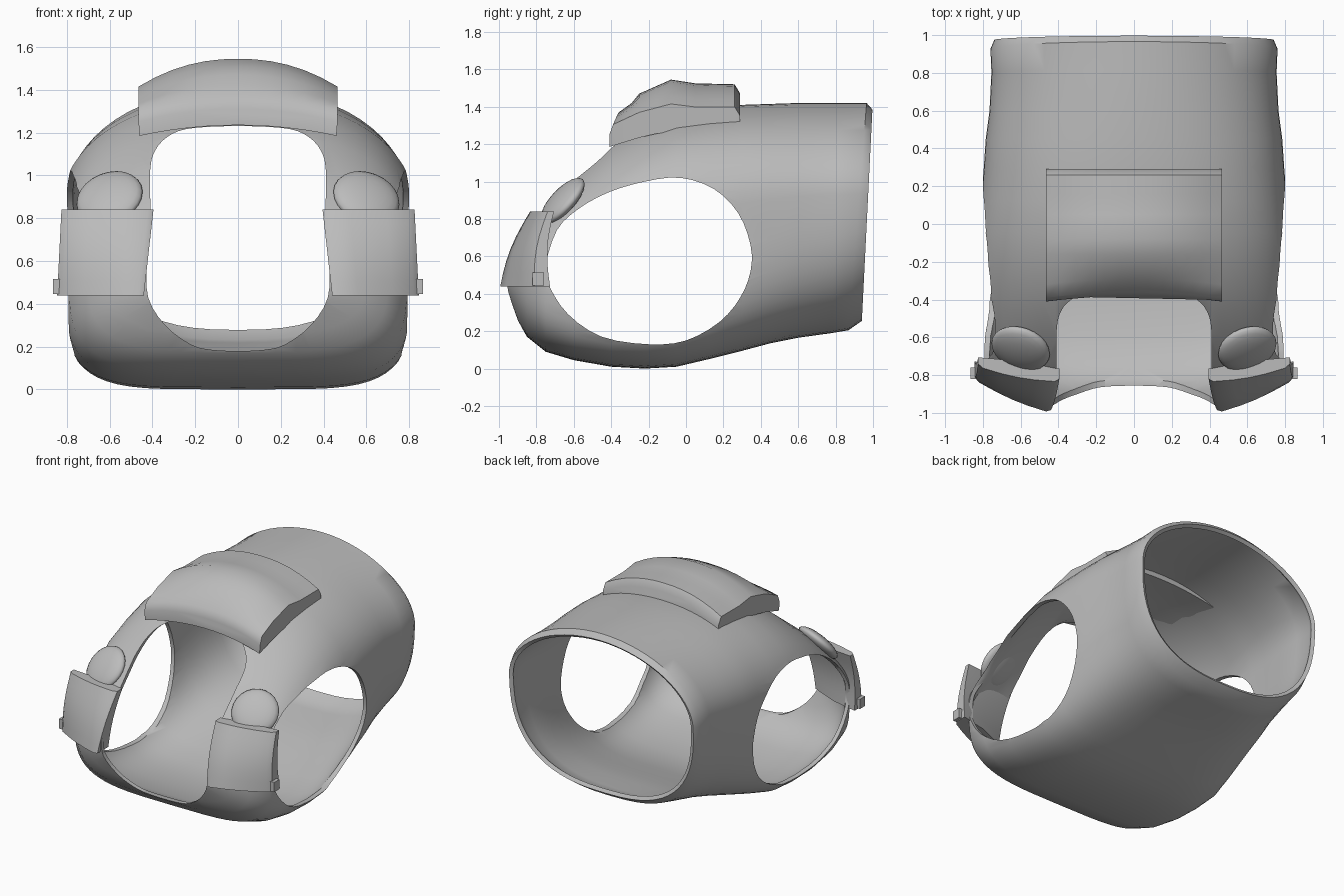
import bpy, bmesh, math
from mathutils import Matrix, Vector

cube = bpy.data.objects.get("Cube")
if cube:
    bpy.data.objects.remove(cube, do_unlink=True)

grey = bpy.data.materials.new("plain grey")
grey.use_nodes = True
grey.diffuse_color = (0.5, 0.5, 0.5, 1)
grey.node_tree.nodes["Principled BSDF"].inputs["Base Color"].default_value = (0.5, 0.5, 0.5, 1)
grey.node_tree.nodes["Principled BSDF"].inputs["Roughness"].default_value = 0.8


def make_object(name, bm):
    mesh = bpy.data.meshes.new(name)
    bm.to_mesh(mesh)
    bm.free()
    mesh.materials.append(grey)
    obj = bpy.data.objects.new(name, mesh)
    bpy.context.collection.objects.link(obj)
    return obj


def loft(name, rings, caps=False):
    """Skin a list of closed rings of points."""
    bm = bmesh.new()
    rows = [[bm.verts.new(p) for p in ring] for ring in rings]
    count = len(rows[0])
    for a, b in zip(rows, rows[1:]):
        for i in range(count):
            j = (i + 1) % count
            bm.faces.new((a[i], b[i], b[j], a[j]))
    if caps:
        bm.faces.new(rows[0])
        bm.faces.new(rows[-1])
        bmesh.ops.recalc_face_normals(bm, faces=bm.faces)
    return make_object(name, bm)


def activate(obj):
    bpy.ops.object.select_all(action='DESELECT')
    obj.select_set(True)
    bpy.context.view_layer.objects.active = obj


def smooth(obj, angle=40):
    activate(obj)
    bpy.ops.object.shade_smooth_by_angle(angle=math.radians(angle))


def cut(obj, cutter):
    cutter.hide_render = True
    mod = obj.modifiers.new("opening", 'BOOLEAN')
    mod.operation = 'DIFFERENCE'
    mod.solver = 'EXACT'
    mod.object = cutter
    activate(obj)
    bpy.ops.object.modifier_apply(modifier=mod.name)
    bpy.data.objects.remove(cutter, do_unlink=True)


def lerp_table(table, y):
    for (a, p), (b, q) in zip(table, table[1:]):
        if y <= b:
            return p + (q - p) * (y - a) / (b - a)
    return table[-1][1]


def rounded_loop(points, steps=3):
    """Closed curve running through the points."""
    pts = [Vector(p) for p in points]
    n, out = len(pts), []
    for i in range(n):
        a, b, c, d = (pts[(i + k) % n] for k in (-1, 0, 1, 2))
        for s in range(steps):
            t = s / steps
            out.append(b + 0.5 * t * ((c - a) + t * ((2 * a - 5 * b + 4 * c - d)
                                                     + t * (3 * b - a - 3 * c + d))))
    return out


# Body shell: y, bottom, top, half width, top and bottom squareness, backward lean
stations = [
    (-0.97, 0.42, 0.52, 0.36, 2.3, 2.6, 0), (-0.95, 0.36, 0.60, 0.47, 2.3, 2.8, 0),
    (-0.90, 0.25, 0.70, 0.60, 2.3, 3.0, 0), (-0.85, 0.17, 0.78, 0.70, 2.3, 3.4, 0),
    (-0.75, 0.09, 0.89, 0.79, 2.3, 4, 0), (-0.60, 0.045, 1.05, 0.81, 2.2, 4.8, 0),
    (-0.40, 0.01, 1.21, 0.825, 2.2, 5, 0), (-0.22, 0.0, 1.30, 0.83, 2.2, 5, 0),
    (-0.05, 0.01, 1.36, 0.83, 2.2, 5, 0), (0.12, 0.05, 1.39, 0.81, 2.15, 4.6, 0),
    (0.30, 0.095, 1.41, 0.795, 2.1, 4, 0), (0.45, 0.135, 1.415, 0.785, 2.05, 3.6, 0),
    (0.60, 0.165, 1.42, 0.765, 2.0, 3.2, 0), (0.80, 0.19, 1.42, 0.755, 1.95, 2.8, 0.03),
    (0.92, 0.205, 1.42, 0.76, 1.95, 2.6, 0.08), (0.97, 0.255, 1.385, 0.74, 1.95, 2.6, 0.05),
]


def body_ring(y, low, high, half, top_square, low_square, lean, count=64):
    mid = low + 0.6 * (high - low)
    ring = []
    for i in range(count):
        t = 2 * math.pi * i / count
        c, s = math.cos(t), math.sin(t)
        n, height = (top_square, high - mid) if s >= 0 else (low_square, mid - low)
        x = half * math.copysign(abs(c) ** (2 / n), c)
        z = mid + height * math.copysign(abs(s) ** (2 / n), s)
        ring.append((x, y + lean * (z - 0.85), z))
    return ring


body = loft("body_shell", [body_ring(*s) for s in stations])
shell = body.modifiers.new("thickness", 'SOLIDIFY')
shell.thickness = 0.028
shell.offset = -1
activate(body)
bpy.ops.object.modifier_apply(modifier=shell.name)

# Side openings, cut straight through both sides
side_hole = [(-0.75, 0.55), (-0.69, 0.74), (-0.58, 0.85), (-0.42, 0.94), (-0.22, 1.0), (-0.03, 1.02),
             (0.15, 0.96), (0.28, 0.83), (0.345, 0.66), (0.345, 0.52), (0.29, 0.38), (0.18, 0.25),
             (0, 0.15), (-0.2, 0.13), (-0.45, 0.17), (-0.63, 0.29), (-0.73, 0.44)]
side_loop = rounded_loop(side_hole)
cut(body, loft("side_cutter", [[(x, y, z) for y, z in side_loop] for x in (-1.2, 1.2)], True))

# Front opening
half_front = [(0, 0.18), (0.12, 0.185), (0.22, 0.21), (0.34, 0.3), (0.42, 0.43), (0.425, 0.6), (0.41, 0.8),
              (0.41, 1.03), (0.385, 1.12), (0.33, 1.18), (0.25, 1.215), (0.12, 1.228), (0, 1.23)]
front_loop = rounded_loop(half_front + [(-x, z) for x, z in half_front[-2:0:-1]])
cut(body, loft("front_cutter", [[(x, y, z) for x, z in front_loop] for y in (-1.4, -0.1)], True))
smooth(body)

# Curved top pad: padded block with arched top and underside
pad_top = [(-0.41, 1.31), (-0.39, 1.37), (-0.25, 1.47), (-0.08, 1.545), (0.05, 1.525), (0.26, 1.52), (0.29, 1.47)]
pad_low = [(-0.41, 1.235), (-0.2, 1.30), (0.1, 1.34), (0.29, 1.345)]
pad_drop = [(-0.41, 0.06), (-0.25, 0.10), (-0.08, 0.13), (0.29, 0.12)]
pad_rings = []
for y in (-0.41, -0.39, -0.32, -0.25, -0.16, -0.08, 0.05, 0.16, 0.26, 0.29):
    bow = 0.03 if y < -0.3 else 0
    steps = [i / 6 for i in range(-6, 7)]
    upper = [(0.465 * u, y + bow * (1 - u * u),
              lerp_table(pad_top, y) - lerp_table(pad_drop, y) * abs(u) ** 2.2) for u in steps]
    lower = [(0.46 * u, y + bow * (1 - u * u), lerp_table(pad_low, y) - 0.05 * u * u)
             for u in reversed(steps)]
    pad_rings.append(upper + lower)
smooth(loft("top_pad", pad_rings, True), 50)

# Front cuffs wrapped around the two uprights, with a soft bump above each
for side, label in ((1, "left"), (-1, "right")):
    rings = []
    for k in range(7):
        t = k / 6
        z = 0.44 + 0.40 * t
        puff = 0.025 * math.sin(math.pi * t)
        inner, outer = 0.44 - 0.045 * t, 0.845 - 0.02 * t
        front_in, front_out = -1.0 + 0.165 * t - puff, -0.825 + 0.07 * t - puff
        depth = 0.14 - 0.07 * t
        ring = []
        for u in (0, 0.06, 0.3, 0.5, 0.7, 0.94, 1):
            edge = 0.015 if u in (0, 1) else 0
            bulge = 0.018 * math.sin(math.pi * u)
            ring.append((side * (inner + (outer - inner) * u),
                         front_in + (front_out - front_in) * u - bulge + edge, z))
        ring += [(side * outer, front_out + depth * 0.7, z),
                 (side * (inner + outer) / 2, (front_in + front_out) / 2 + depth, z),
                 (side * inner, front_in + depth, z)]
        rings.append(ring)
    smooth(loft(label + "_front_cuff", rings, True))

    # Small corner tab at the outer lower end of the cuff
    bm = bmesh.new()
    bmesh.ops.create_cube(bm, size=1, matrix=Matrix.Translation((side * 0.835, -0.79, 0.48))
                          @ Matrix.Diagonal((0.06, 0.06, 0.07, 1)))
    smooth(make_object(label + "_cuff_tab", bm))

    # Flat cushion lying on the shoulder
    bm = bmesh.new()
    bmesh.ops.create_uvsphere(bm, u_segments=24, v_segments=12, radius=1,
                              matrix=Matrix.Translation((side * 0.6, -0.66, 0.895))
                              @ Matrix.Rotation(math.radians(side * 22), 4, 'Y')
                              @ Matrix.Rotation(math.radians(45), 4, 'X')
                              @ Matrix.Diagonal((0.16, 0.16, 0.05, 1)))
    smooth(make_object(label + "_shoulder_bump", bm), 60)
